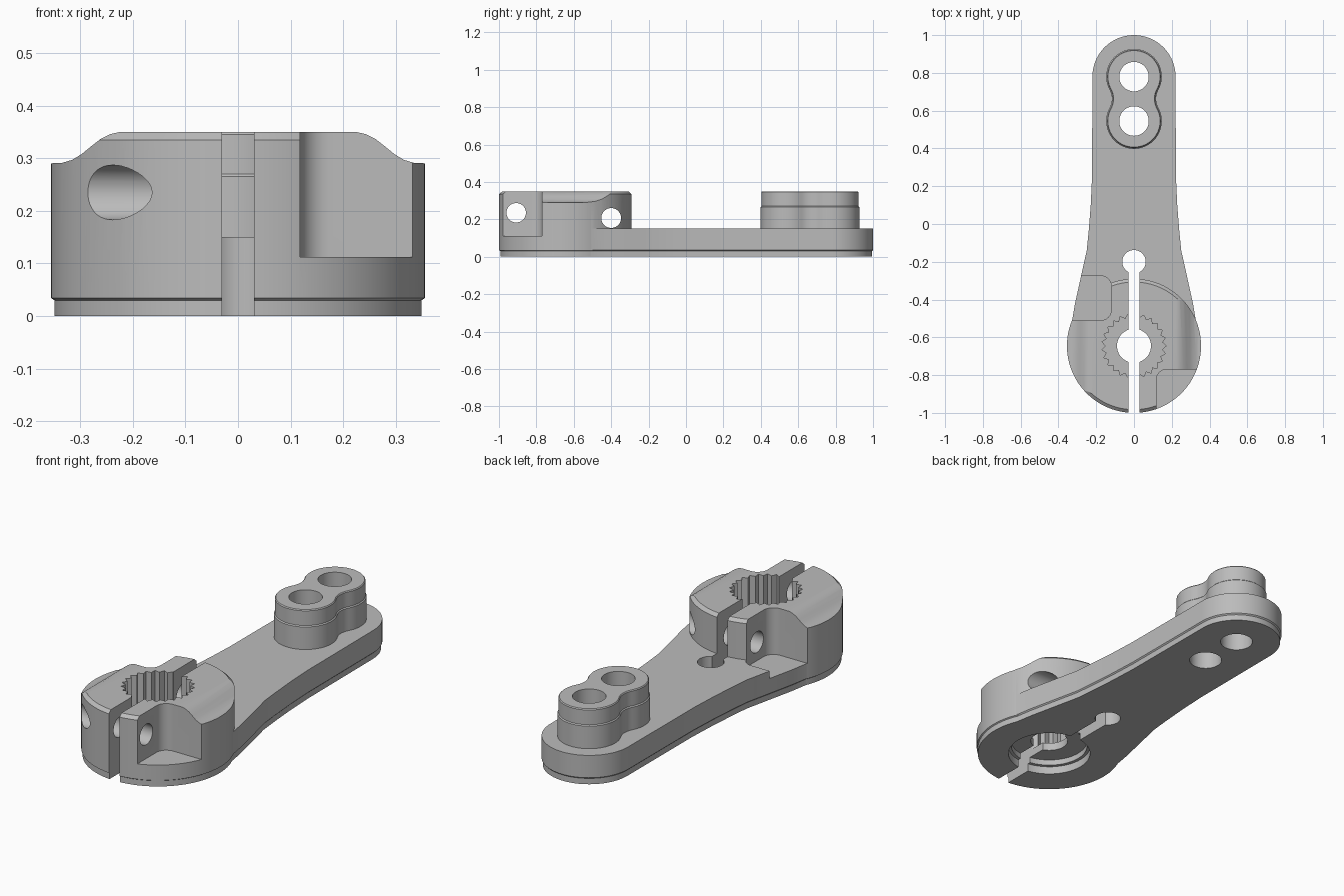
import bpy, bmesh, math
from math import cos, sin, radians

cube = bpy.data.objects.get("Cube")
if cube:
    bpy.data.objects.remove(cube, do_unlink=True)

metal = bpy.data.materials.new("light grey metal")
metal.use_nodes = True
metal.diffuse_color = (0.5, 0.5, 0.5, 1)
metal.node_tree.nodes["Principled BSDF"].inputs["Base Color"].default_value = (0.5, 0.5, 0.5, 1)

HUB_Y, HUB_R = -0.645, 0.355
AXES = {"z": lambda u, v, w: (u, v, w),
        "y": lambda u, v, w: (u, w, v),
        "x": lambda u, v, w: (w, u, v)}


def arc(cx, cy, r, a0, a1, n=24):
    return [(cx + r * cos(radians(a0 + (a1 - a0) * i / n)),
             cy + r * sin(radians(a0 + (a1 - a0) * i / n))) for i in range(n + 1)]


def circle(cx, cy, r, n=64):
    return arc(cx, cy, r, 0, 360, n)[:-1]


def loft(name, sections, axis="z"):
    """Closed solid through a stack of (height, outline) sections."""
    bm = bmesh.new()
    rings = [[bm.verts.new(AXES[axis](u, v, w)) for u, v in pts] for w, pts in sections]
    n = len(rings[0])
    for a, b in zip(rings, rings[1:]):
        for i in range(n):
            j = (i + 1) % n
            bm.faces.new((a[i], a[j], b[j], b[i]))
    bm.faces.new(rings[0][::-1])
    bm.faces.new(rings[-1])
    bmesh.ops.recalc_face_normals(bm, faces=bm.faces)
    mesh = bpy.data.meshes.new(name)
    bm.to_mesh(mesh)
    bm.free()
    mesh.materials.append(metal)
    obj = bpy.data.objects.new(name, mesh)
    bpy.context.collection.objects.link(obj)
    return obj


def prism(name, pts, w0, w1, axis="z"):
    return loft(name, [(w0, pts), (w1, pts)], axis)


def combine(target, tool, operation="DIFFERENCE"):
    mod = target.modifiers.new("combine", "BOOLEAN")
    mod.operation, mod.solver, mod.object = operation, "EXACT", tool
    bpy.context.view_layer.objects.active = target
    bpy.ops.object.modifier_apply(modifier=mod.name)
    bpy.data.objects.remove(tool, do_unlink=True)


def rounded_rect(x0, x1, y0, y1, r):
    return (arc(x1 - r, y1 - r, r, 0, 90, 8) + arc(x0 + r, y1 - r, r, 90, 180, 8)
            + arc(x0 + r, y0 + r, r, 180, 270, 8) + arc(x1 - r, y0 + r, r, 270, 360, 8))


def arm_outline(inset):
    flare = [(0.332, -0.54), (0.312, -0.42), (0.29, -0.32), (0.268, -0.22), (0.25, -0.14),
             (0.24, -0.04), (0.229, 0.1), (0.222, 0.25)]
    side = [(x - inset, y) for x, y in flare]
    tip = arc(0, 0.78, 0.22 - inset, 0, 180, 48)
    return side + tip + [(-x, y) for x, y in reversed(side)]


def boss_outline(inset):
    """Two circles joined by a concave waist."""
    a, r, f = 28.65, 0.147 - inset, 0.098 + inset
    return (arc(0, 0.78, r, -a, 180 + a, 40) + arc(-0.215, 0.6625, f, a, -a, 10)[1:-1]
            + arc(0, 0.545, r, 180 - a, 360 + a, 40) + arc(0.215, 0.6625, f, 180 + a, 180 - a, 10)[1:-1])


# Arm plate with a slightly recessed bottom rim
body = loft("arm_and_hub", [(0, arm_outline(0.006)), (0.03, arm_outline(0.006)),
                            (0.036, arm_outline(0)), (0.15, arm_outline(0))])

# Round clamp hub with chamfered top edge
hub_profile = [(0, 0.349), (0.03, 0.349), (0.034, HUB_R), (0.335, HUB_R), (0.35, 0.338)]
hub = loft("hub", [(z, circle(0, HUB_Y, r, 96)) for z, r in hub_profile])
combine(body, hub, "UNION")

# Sloped shoulders on both sides of the hub
shoulder = [(0.22, 0.351), (0.242, 0.346), (0.262, 0.336), (0.28, 0.322), (0.297, 0.308),
            (0.315, 0.297), (0.335, 0.291), (0.4, 0.289), (0.4, 0.5), (0.22, 0.5)]
for s in (1, -1):
    combine(body, prism("shoulder_cut", [(s * x, z) for x, z in shoulder], -1.2, -0.25, "y"))

# Screw pockets, leaving a clamp lug beside the slot
for box in ((0.118, 0.7, -1.3, -0.77), (-0.7, -0.12, -0.51, -0.275)):
    combine(body, prism("pocket_cut", rounded_rect(*box, 0.055), 0.112, 0.5))

# Cross holes for the clamp screws
for y, z, r in ((-0.908, 0.235, 0.052), (-0.4, 0.207, 0.053)):
    combine(body, prism("screw_cut", circle(y, z, r, 40), -0.6, 0.6, "x"))

# Splined socket, centre hole and stepped recess underneath
TEETH = 25
spline = []
for i in range(TEETH * 2):
    angle = math.pi * i / TEETH
    r = 0.15 if i % 2 else 0.171
    spline.append((r * cos(angle), HUB_Y + r * sin(angle)))
combine(body, prism("spline_cut", spline, 0.11, 0.5))
combine(body, prism("centre_cut", circle(0, HUB_Y, 0.09), -0.2, 0.3))
recess = [(-0.1, 0.2), (0.04, 0.2), (0.041, 0.185), (0.07, 0.185)]
combine(body, loft("recess_cut", [(z, circle(0, HUB_Y, r)) for z, r in recess]))

# Clamp slot ending in a round relief hole
keyhole = [(-0.03, -1.2), (0.03, -1.2)] + arc(0, -0.2, 0.062, -61, 241, 40)
combine(body, prism("slot_cut", keyhole, -0.2, 0.6))

# Twin boss with a narrower upper tier
boss = loft("twin_boss", [(0.15, boss_outline(0)), (0.265, boss_outline(0)),
                          (0.27, boss_outline(0.005)), (0.345, boss_outline(0.005)),
                          (0.35, boss_outline(0.009))])

# Through holes in boss and arm
for part in (body, boss):
    for y in (0.78, 0.545):
        combine(part, prism("hole_cut", circle(0, y, 0.078, 48), -0.2, 0.6))

# Smooth curved walls, keep machined edges sharp
for part in (body, boss):
    bpy.ops.object.select_all(action="DESELECT")
    part.select_set(True)
    bpy.context.view_layer.objects.active = part
    bpy.ops.object.shade_smooth_by_angle(angle=radians(25))
